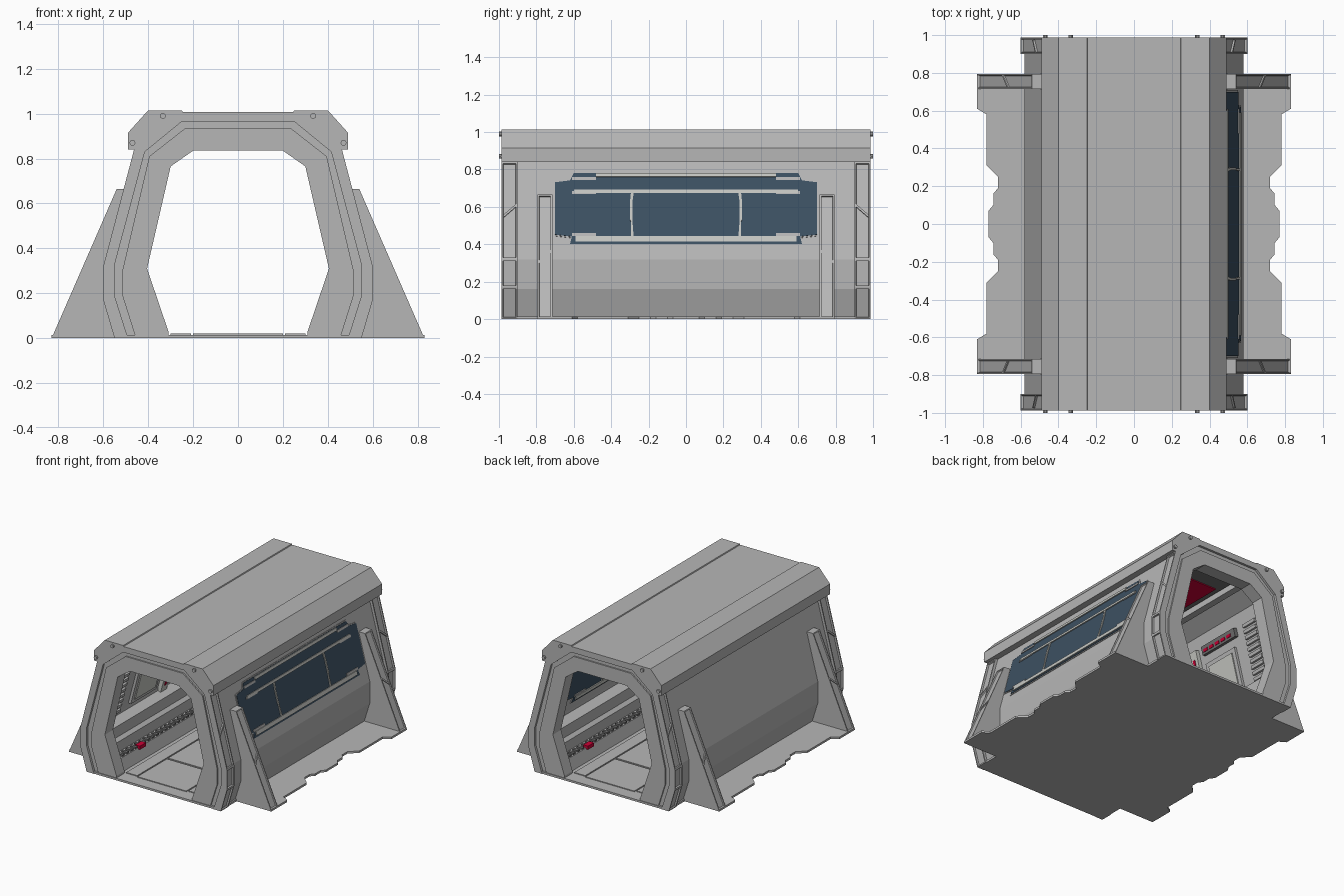
import bpy, bmesh, math
from mathutils import Vector

if "Cube" in bpy.data.objects:
    bpy.data.objects.remove(bpy.data.objects["Cube"], do_unlink=True)


def material(name, color):
    m = bpy.data.materials.new(name)
    m.use_nodes = True
    m.diffuse_color = (*color, 1)
    m.node_tree.nodes["Principled BSDF"].inputs["Base Color"].default_value = (*color, 1)
    return m


GREY = material("hull grey", (0.47, 0.47, 0.47))
PALE = material("pale trim", (0.56, 0.57, 0.54))
DARK = material("dark grey", (0.16, 0.16, 0.16))
BLUE = material("blue glass", (0.045, 0.08, 0.12))
RED = material("red light", (0.6, 0.0, 0.035))


def solid(name, base, top, mat, inset=None, rim=0.012, depth=-0.012):
    """Closed solid between two matching outlines; chosen faces get a sunken panel."""
    bm = bmesh.new()
    a = [bm.verts.new(p) for p in base]
    b = [bm.verts.new(p) for p in top]
    bm.faces.new(a)
    bm.faces.new(b[::-1])
    for i in range(len(a)):
        j = (i + 1) % len(a)
        bm.faces.new((a[j], a[i], b[i], b[j]))
    bmesh.ops.recalc_face_normals(bm, faces=bm.faces)
    if inset:
        chosen = [f for f in bm.faces if inset(f.normal, f.calc_center_median())]
        bmesh.ops.inset_individual(bm, faces=chosen, thickness=rim, depth=0)
        bmesh.ops.inset_individual(bm, faces=chosen, thickness=0.003, depth=depth)
    me = bpy.data.meshes.new(name)
    bm.to_mesh(me)
    bm.free()
    me.materials.append(mat)
    ob = bpy.data.objects.new(name, me)
    bpy.context.collection.objects.link(ob)
    return ob


def prism(name, profile, y0, y1, mat=GREY, **kw):
    return solid(name, [(x, y0, z) for x, z in profile], [(x, y1, z) for x, z in profile], mat, **kw)


def box(name, x0, x1, y0, y1, z0, z1, mat=GREY):
    return prism(name, [(x0, z0), (x1, z0), (x1, z1), (x0, z1)], y0, y1, mat)


def arch(outer, inner):
    """Closed arch outline from right-hand halves listed bottom to top."""
    full = lambda h: h + [(-x, z) for x, z in reversed(h)]
    return full(outer) + full(inner)[::-1]


def wall_plate(name, outline, lo, hi, side=1, mat=GREY):
    """Plate lying on the sloped side wall; outline is (y, z), lo and hi are offsets from the wall."""
    def at(y, z, off):
        return (side * (0.58 - (z - 0.32) * 0.2635 + 0.967 * off), y, z + 0.255 * off)
    return solid(name, [at(y, z, lo) for y, z in outline], [at(y, z, hi) for y, z in outline], mat)


def rect(y0, y1, z0, z1):
    return [(y0, z0), (y1, z0), (y1, z1), (y0, z1)]


# Half outlines of the cross-section, bottom to top
frame_out = [(0.55, 0), (0.6, 0.17), (0.6, 0.32), (0.463, 0.84), (0.44, 0.86), (0.28, 0.985)]
groove_out = [(0.49, 0), (0.55, 0.19), (0.55, 0.325), (0.415, 0.83), (0.25, 0.965)]
groove_in = [(0.455, 0), (0.515, 0.19), (0.515, 0.3), (0.395, 0.81), (0.235, 0.935)]
opening = [(0.31, 0), (0.31, 0.03), (0.405, 0.31), (0.3, 0.765), (0.2, 0.835)]
body_out = [(0.53, 0), (0.58, 0.16), (0.58, 0.32), (0.443, 0.84), (0.27, 0.98)]
body_in = [(0.478, 0), (0.528, 0.17), (0.528, 0.32), (0.391, 0.835), (0.25, 0.92)]
roof_out = [(0.49, 0.84), (0.49, 0.915), (0.4, 1.015), (0.25, 1.015), (0.247, 1.008)]
roof_in = [(0.44, 0.84), (0.44, 0.86), (0.28, 0.985)]

# Main shell and roof
prism("body_shell", arch(body_out, body_in), -0.91, 0.91)
prism("roof", arch(roof_out, roof_in), -0.987, 0.987)

# Base plate with notched side edges
quarter = [(0.545, 0.985), (0.545, 0.79), (0.83, 0.79), (0.83, 0.61), (0.78, 0.58), (0.78, 0.31),
           (0.72, 0.25), (0.72, 0.19), (0.745, 0.16), (0.745, 0.1), (0.77, 0.07)]
half = quarter + [(x, -y) for x, y in reversed(quarter)]
base = half + [(-x, -y) for x, y in half]
solid("base_plate", [(x, y, 0) for x, y in base], [(x, y, 0.015) for x, y in base], GREY)


def outer_side(n, c):
    return n.x * c.x > 0 and abs(n.x) > 0.8 and abs(c.x) > 0.5 and c.z < 0.8


# End frames, bolts and side fins
for s in (-1, 1):
    prism("end_frame", arch(frame_out, groove_out), s * 0.9, s * 0.987, inset=outer_side)
    prism("frame_groove", arch(groove_out, groove_in), s * 0.9, s * 0.97)
    prism("inner_frame", arch(groove_in, opening), s * 0.885, s * 0.98)
    for side in (-1, 1):
        for x, z in ((0.335, 0.99), (0.47, 0.87)):
            ring = [(side * x + 0.013 * math.cos(k * math.pi / 5), z + 0.013 * math.sin(k * math.pi / 5))
                    for k in range(10)]
            prism("bolt", ring, s * 0.98, s * 1.0)
        fin = [(0.49, 0.665), (0.54, 0.665), (0.83, 0), (0.52, 0), (0.56, 0.17), (0.56, 0.32)]
        prism("side_fin", [(side * x, z) for x, z in fin], s * 0.715, s * 0.795,
              inset=lambda n, c: n.x * c.x > 0 and abs(n.x) > 0.8 and c.z > 0.3 and abs(c.x) > 0.6, depth=-0.008)
        # Slanted braces inside the sunken panels
        wall_plate("frame_brace", [(s * 0.905, 0.60), (s * 0.905, 0.615), (s * 0.975, 0.555), (s * 0.975, 0.54)],
                   0.0, 0.018, side)
        t = lambda z: side * (0.54 + (0.665 - z) * 0.436)
        brace = [(s * 0.725, 0.37), (s * 0.725, 0.355), (s * 0.785, 0.30), (s * 0.785, 0.315)]
        solid("fin_brace", [(t(z) - side * 0.012, y, z) for y, z in brace],
              [(t(z) - side * 0.001, y, z) for y, z in brace], GREY)

# Window on the left wall, seen from outside and inside
win = [(0.62, 0.40), (0.61, 0.44), (0.7, 0.45), (0.7, 0.73), (0.62, 0.74), (0.6, 0.78)]
window = win + [(-y, z) for y, z in reversed(win)]
grown = [(y * 1.012, 0.59 + (z - 0.59) * 1.04) for y, z in window]
for name, lo, hi in (("outer", 0.0, 1), ("inner", -0.052, -1)):
    wall_plate(name + "_window_rim", grown, lo - 0.002 * hi, lo + 0.004 * hi, mat=GREY)
    wall_plate(name + "_window_glass", window, lo, lo + 0.007 * hi, mat=BLUE)
    tip = lo + 0.014 * hi
    for z0, z1, w in ((0.758, 0.778, 0.48), (0.672, 0.69, 0.6), (0.412, 0.44, 0.59)):
        wall_plate(name + "_window_bar", rect(-w, w, z0, z1), lo, tip, mat=PALE)
    for s in (-1, 1):
        post = [(0.28, 0.44), (0.295, 0.44), (0.295, 0.52), (0.3, 0.53), (0.3, 0.62),
                (0.295, 0.67), (0.28, 0.67), (0.287, 0.62), (0.287, 0.53)]
        wall_plate(name + "_window_post", [(s * y, z) for y, z in post], lo, tip, mat=PALE)
        for z in (0.45, 0.675, 0.75):
            wall_plate(name + "_window_clip", rect(s * 0.48, s * 0.61, z - 0.008, z + 0.008), lo, lo + 0.012 * hi, mat=GREY)

# Interior floor panels
for k in range(5):
    y = -0.72 + k * 0.36
    box("floor_panel", -0.2, 0.2, y - 0.172, y + 0.172, 0.01, 0.021)
for s in (-1, 1):
    box("floor_edge_strip", s * 0.21, s * 0.3, -0.88, 0.88, 0.01, 0.021)
    # Stepped benches with vent teeth and small lights
    bench = [(0.33, 0.01), (0.36, 0.1), (0.43, 0.1), (0.425, 0.18), (0.45, 0.2), (0.45, 0.28),
             (0.53, 0.3), (0.53, 0.17), (0.49, 0.01)]
    prism("side_bench", [(s * x, z) for x, z in bench], -0.89, 0.89)
    for k in range(34):
        y = -0.83 + k * 0.05
        box("vent_tooth", s * 0.365, s * 0.41, y, y + 0.025, 0.095, 0.112, DARK)
    for y in (-0.62, 0.62):
        box("bench_light", s * 0.345, s * 0.385, y - 0.035, y + 0.035, 0.09, 0.117, RED)
    # Ceiling beams
    box("ceiling_beam", s * 0.18, s * 0.23, -0.88, 0.88, 0.86, 0.925)

# Ceiling panels
box("ceiling_panel", -0.17, 0.17, -0.88, 0.88, 0.895, 0.925, DARK)
for y in (-0.5, 0.5):
    box("ceiling_light", -0.13, 0.13, y - 0.2, y + 0.2, 0.888, 0.897, RED)

# Equipment on the right inner wall
wall_plate("wall_recess_panel", rect(-0.12, 0.12, 0.36, 0.7), -0.05, -0.06, -1, DARK)
for y in (-0.15, 0.15):
    wall_plate("wall_post", rect(y - 0.035, y + 0.035, 0.31, 0.76), -0.05, -0.08, -1, PALE)
    for z in (0.38, 0.48, 0.58, 0.68):
        wall_plate("post_light", rect(y - 0.01, y + 0.01, z - 0.02, z + 0.02), -0.079, -0.084, -1, RED)
for s in (-1, 1):
    wall_plate("wall_locker", rect(s * 0.24, s * 0.54, 0.36, 0.64), -0.05, -0.07, -1)
    wall_plate("locker_door", rect(s * 0.27, s * 0.51, 0.39, 0.61), -0.069, -0.078, -1, PALE)
    wall_plate("lamp_rail", rect(s * 0.24, s * 0.58, 0.7, 0.76), -0.05, -0.08, -1, DARK)
    for k in range(5):
        y = s * (0.28 + k * 0.06)
        wall_plate("rail_light", rect(y - 0.02, y + 0.02, 0.715, 0.735), -0.079, -0.085, -1, RED)
    for k in range(10):
        z = 0.35 + k * 0.042
        wall_plate("vent_rib", rect(s * 0.66, s * 0.78, z, z + 0.022), -0.05, -0.072, -1)
    wall_plate("wall_rib", rect(s * 0.82, s * 0.87, 0.32, 0.8), -0.05, -0.08, -1)
    wall_plate("wall_rib", rect(s * 0.82, s * 0.87, 0.32, 0.8), -0.05, -0.08, 1)
